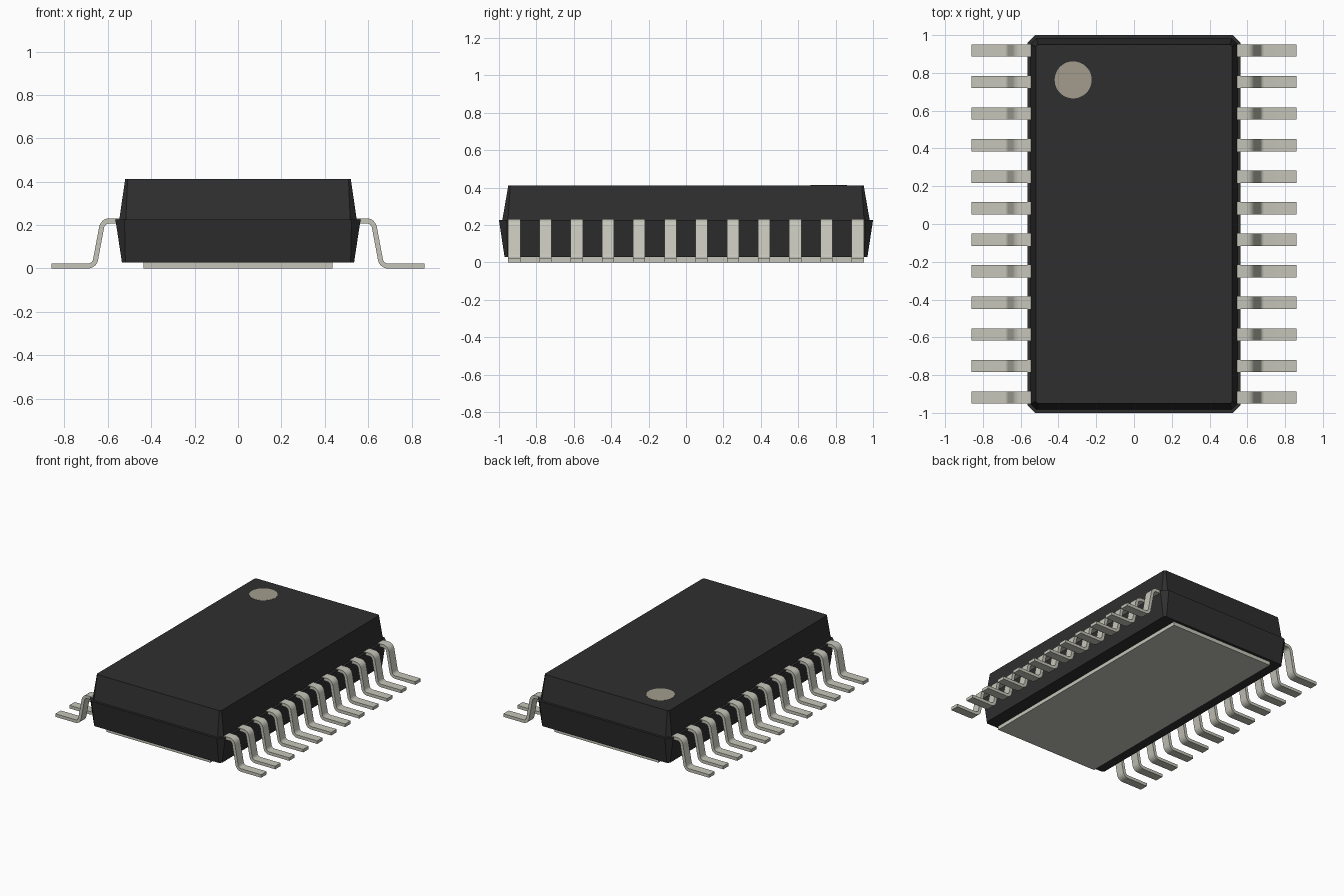
import bpy, bmesh, math
from mathutils import Vector

cube = bpy.data.objects.get("Cube")
if cube:
    bpy.data.objects.remove(cube, do_unlink=True)


def material(name, color):
    m = bpy.data.materials.new(name)
    m.use_nodes = True
    m.diffuse_color = (*color, 1)
    bsdf = next(n for n in m.node_tree.nodes if n.type == 'BSDF_PRINCIPLED')
    bsdf.inputs["Base Color"].default_value = (*color, 1)
    return m


black = material("black plastic", (0.028, 0.028, 0.028))
metal = material("tinned metal", (0.56, 0.56, 0.49))
beige = material("beige marking", (0.36, 0.335, 0.265))


def finish(name, bm, mat):
    bmesh.ops.recalc_face_normals(bm, faces=bm.faces)
    mesh = bpy.data.meshes.new(name)
    bm.to_mesh(mesh)
    bm.free()
    mesh.materials.append(mat)
    obj = bpy.data.objects.new(name, mesh)
    bpy.context.collection.objects.link(obj)
    return obj


def loft(name, rings, mat):
    """Skin a stack of closed rings and cap both ends."""
    bm = bmesh.new()
    rows = [[bm.verts.new(p) for p in ring] for ring in rings]
    for a, b in zip(rows, rows[1:]):
        for i in range(len(a)):
            j = (i + 1) % len(a)
            bm.faces.new((a[i], a[j], b[j], b[i]))
    bm.faces.new(rows[0][::-1])
    bm.faces.new(rows[-1])
    return finish(name, bm, mat)


def chamfered(x, y, c, z):
    """Rectangle with cut corners, half sizes x and y."""
    return [(x, y - c, z), (x - c, y, z), (c - x, y, z), (-x, y - c, z),
            (-x, c - y, z), (c - x, -y, z), (x - c, -y, z), (x, c - y, z)]


# Moulded body: two tapered halves with a narrow ledge at the parting line
loft("package_body", [chamfered(0.535, 0.97, 0.016, 0.028),
                      chamfered(0.565, 1.0, 0.042, 0.226),
                      chamfered(0.547, 0.982, 0.030, 0.226),
                      chamfered(0.52, 0.95, 0.011, 0.412)], black)

# Exposed pad under the body
bm = bmesh.new()
bmesh.ops.create_cube(bm, size=1)
bmesh.ops.scale(bm, vec=(0.87, 1.9, 0.03), verts=bm.verts)
bmesh.ops.translate(bm, vec=(0, 0, 0.015), verts=bm.verts)
finish("thermal_pad", bm, metal)

# Round marker in the top corner
bm = bmesh.new()
bmesh.ops.create_cone(bm, cap_ends=True, segments=48, radius1=0.098,
                      radius2=0.098, depth=0.003)
bmesh.ops.translate(bm, vec=(-0.322, 0.763, 0.412), verts=bm.verts)
finish("first_pin_marker", bm, beige)


# Gull-wing leads: a rounded centre line thickened into a strip
THICK, WIDTH, PITCH, COUNT = 0.023, 0.065, 0.167, 12


def rounded_path(pts, radius, steps=6):
    pts = [Vector(p) for p in pts]
    out = [pts[0]]
    for a, p, b in zip(pts, pts[1:], pts[2:]):
        u, v = (a - p).normalized(), (b - p).normalized()
        half = u.angle(v) / 2
        centre = p + (u + v).normalized() * radius / math.sin(half)
        s = p + u * radius / math.tan(half) - centre
        e = p + v * radius / math.tan(half) - centre
        sweep = s.angle(e)
        for k in range(steps + 1):
            t = k / steps
            out.append(centre + (s * math.sin((1 - t) * sweep)
                                 + e * math.sin(t * sweep)) / math.sin(sweep))
    return out + [pts[-1]]


path = rounded_path([(0.5, 0.2195), (0.623, 0.2195), (0.662, 0.0115), (0.86, 0.0115)], 0.036)
upper, lower = [], []
for i, p in enumerate(path):
    d = (path[min(i + 1, len(path) - 1)] - path[max(i - 1, 0)]).normalized()
    if i in (0, len(path) - 1):
        d = Vector((1, 0))
    n = Vector((-d.y, d.x)) * THICK / 2
    upper.append(p + n)
    lower.append(p - n)


def lead_mesh(side):
    bm = bmesh.new()
    rows = []
    for a, b in zip(upper, lower):
        rows.append([bm.verts.new((side * q.x, y, q.y)) for q, y in
                     ((a, -WIDTH / 2), (a, WIDTH / 2), (b, WIDTH / 2), (b, -WIDTH / 2))])
    for r, s in zip(rows, rows[1:]):
        for i in range(4):
            j = (i + 1) % 4
            bm.faces.new((r[i], r[j], s[j], s[i]))
    bm.faces.new(rows[0])
    bm.faces.new(rows[-1])
    return bm


for side, label in ((1, "left"), (-1, "right")):
    first = finish(f"{label}_lead_1", lead_mesh(side), metal)
    bpy.ops.object.select_all(action='DESELECT')
    first.select_set(True)
    bpy.context.view_layer.objects.active = first
    bpy.ops.object.shade_smooth_by_angle(angle=math.radians(35))
    for k in range(COUNT):
        lead = first
        if k:
            lead = bpy.data.objects.new(f"{label}_lead_{k + 1}", first.data)
            bpy.context.collection.objects.link(lead)
        lead.location.y = (k - (COUNT - 1) / 2) * PITCH
